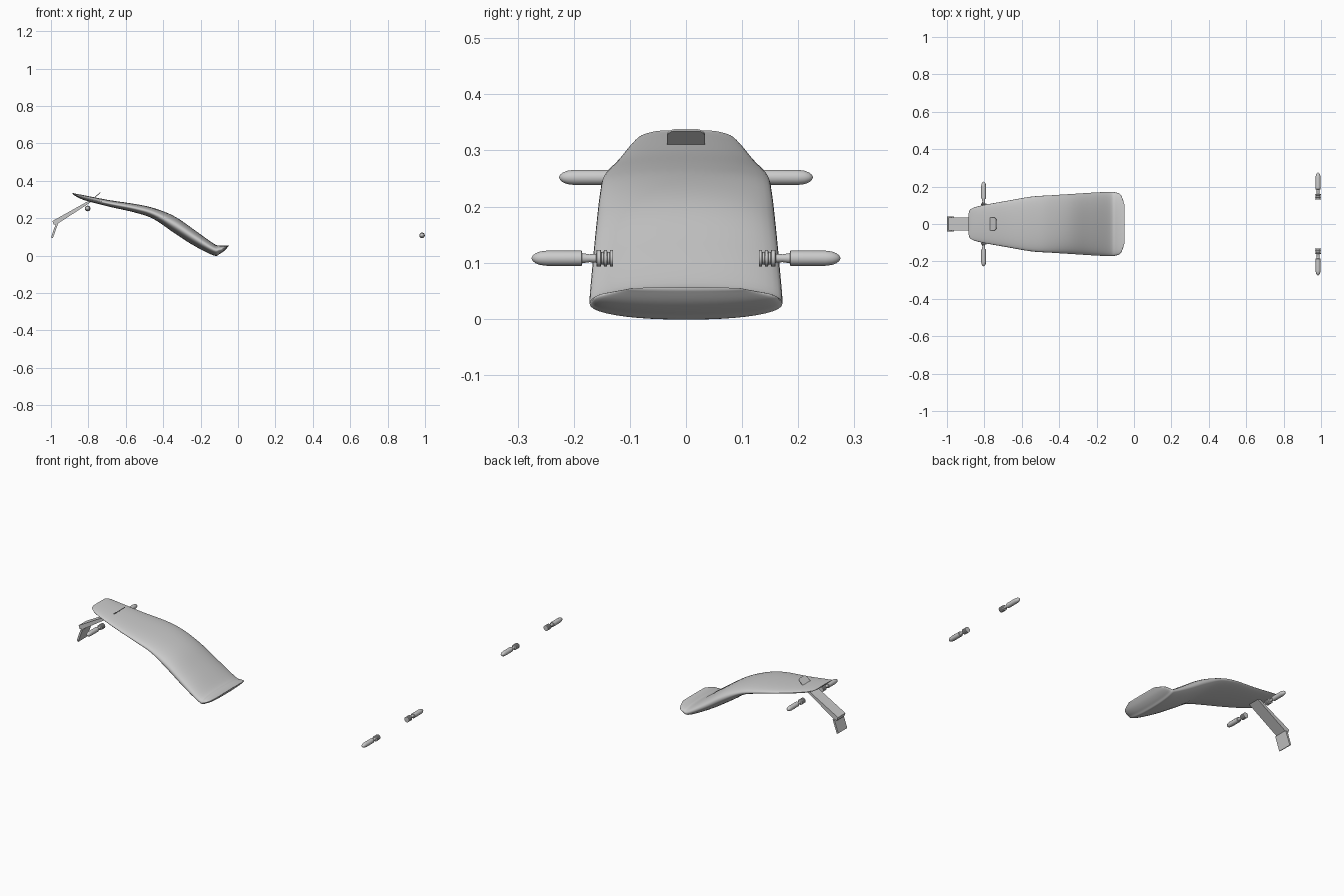
import bpy, bmesh, math
from mathutils import Vector, Matrix

cube = bpy.data.objects.get("Cube")
if cube:
    bpy.data.objects.remove(cube, do_unlink=True)

grey = bpy.data.materials.new("light grey")
grey.use_nodes = True
colour = (0.6, 0.6, 0.6, 1)
grey.diffuse_color = colour
grey.node_tree.nodes["Principled BSDF"].inputs["Base Color"].default_value = colour


def finish(name, bm, angle=None):
    bmesh.ops.recalc_face_normals(bm, faces=bm.faces)
    mesh = bpy.data.meshes.new(name)
    bm.to_mesh(mesh)
    bm.free()
    mesh.materials.append(grey)
    ob = bpy.data.objects.new(name, mesh)
    bpy.context.collection.objects.link(ob)
    if angle:
        bpy.ops.object.select_all(action='DESELECT')
        ob.select_set(True)
        bpy.context.view_layer.objects.active = ob
        bpy.ops.object.shade_smooth_by_angle(angle=math.radians(angle))
    return ob


def loft(name, rings, angle):
    """Skin closed rings of points and cap both ends."""
    bm = bmesh.new()
    loops = [[bm.verts.new(p) for p in ring] for ring in rings]
    n = len(loops[0])
    for a, b in zip(loops, loops[1:]):
        for i in range(n):
            j = (i + 1) % n
            bm.faces.new((a[i], a[j], b[j], b[i]))
    bm.faces.new(loops[0])
    bm.faces.new(loops[-1])
    return finish(name, bm, angle)


def extrude_side(name, outline, half):
    """Extrude an (x, z) outline across the width."""
    return loft(name, [[(x, y, z) for x, z in outline] for y in (-half, half)], None)


def smooth_path(points, steps):
    """Catmull-Rom interpolation through the stations."""
    pts = [Vector(p) for p in points]
    pts = [pts[0]] + pts + [pts[-1]]
    out = []
    for a, b, c, d in zip(pts, pts[1:], pts[2:], pts[3:]):
        for s in range(steps):
            t = s / steps
            out.append(b + (c - a) * t / 2 + (2 * a - 5 * b + 4 * c - d) * t**2 / 2
                       + (3 * b - 3 * c + d - a) * t**3 / 2)
    return out + [pts[-1]]


# Seat: x, top height, bottom height, half width
stations = [
    (-.885, .336, .332, .055), (-.872, .332, .320, .08), (-.82, .322, .296, .098),
    (-.69, .297, .262, .122), (-.55, .276, .230, .146), (-.45, .254, .195, .153),
    (-.34, .210, .120, .16), (-.23, .135, .050, .167), (-.13, .064, .001, .172),
    (-.10, .055, .008, .169), (-.07, .053, .028, .155), (-.05, .056, .052, .10)]


def power(v, e):
    return math.copysign(abs(v) ** e, v)


rings = []
for x, top, bottom, half in smooth_path(stations, 5):
    mid, rise = (top + bottom) / 2, (top - bottom) / 2
    angles = [math.tau * i / 40 for i in range(40)]
    rings.append([(x, half * power(math.cos(a), .9), mid + rise * power(math.sin(a), .9))
                  for a in angles])
loft("seat", rings, 60)

# Tilted tab on the seat, with its free corners rounded
bm = bmesh.new()
edge = [(0, -.034), (0, .034)]
for side in (1, -1):
    arc = [(.034 + .016 * math.sin(a), side * (.018 + .016 * math.cos(a)))
           for a in (math.pi * i / 10 for i in range(6))]
    edge += arc if side == 1 else arc[::-1]
face = bm.faces.new([bm.verts.new((u, v, 0)) for u, v in edge])
ext = bmesh.ops.extrude_face_region(bm, geom=[face])
bmesh.ops.translate(bm, vec=(0, 0, .004),
                    verts=[g for g in ext["geom"] if isinstance(g, bmesh.types.BMVert)])
bm.transform(Matrix.Translation((-.773, 0, .303)) @ Matrix.Rotation(math.radians(-40), 4, 'Y'))
finish("seat_tab", bm)

# Tail bracket and plate
extrude_side("tail_bracket", [(-.785, .287), (-.80, .292), (-.992, .185),
                              (-.985, .165), (-.965, .17)], .034)
extrude_side("tail_plate", [(-.963, .168), (-.975, .168), (-.999, .098), (-.99, .093)], .041)

# Foot pegs: distance along peg, radius
peg = [(0, .015), (.005, .015), (.006, .011), (.010, .011), (.011, .015), (.016, .015),
       (.017, .011), (.021, .011), (.022, .015), (.029, .015), (.030, .008), (.042, .007),
       (.055, .009), (.056, .0135), (.118, .0135), (.130, .012), (.138, .009),
       (.143, .005), (.145, .001)]
for place, x, start, z in (("front", .984, .130, .108), ("rear", -.804, .081, .252)):
    for name, side in (("left", 1), ("right", -1)):
        rings = [[(x + r * math.cos(math.tau * i / 20), side * (start + d),
                   z + r * math.sin(math.tau * i / 20)) for i in range(20)] for d, r in peg]
        loft(f"{place}_{name}_peg", rings, 40)
